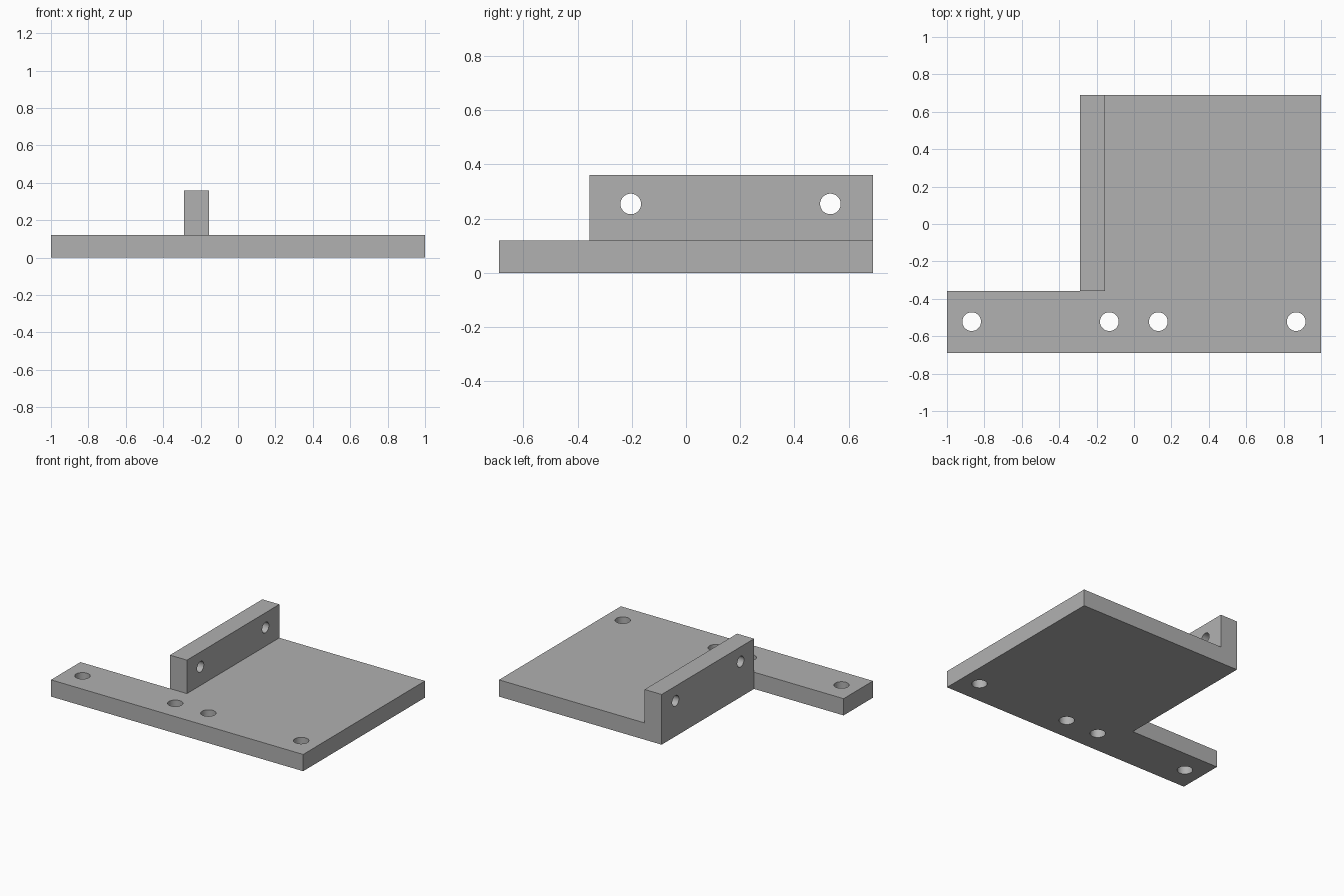
import bpy
import bmesh
import math

if "Cube" in bpy.data.objects:
    bpy.data.objects.remove(bpy.data.objects["Cube"])

THICK, HEIGHT = 0.12, 0.36          # plate thickness, overall height
X, Y = 1.0, 0.69                    # half extents
WALL_X0, WALL_X1, STEP_Y = -0.29, -0.155, -0.357

grey = bpy.data.materials.new("grey metal")
grey.diffuse_color = (0.44, 0.44, 0.44, 1)
grey.use_nodes = True
grey.node_tree.nodes["Principled BSDF"].inputs["Base Color"].default_value = grey.diffuse_color


def prism(name, outline, height):
    """Extrude a flat outline straight up from z = 0."""
    bm = bmesh.new()
    face = bm.faces.new([bm.verts.new((x, y, 0)) for x, y in outline])
    new = bmesh.ops.extrude_face_region(bm, geom=[face])["geom"]
    bmesh.ops.translate(bm, vec=(0, 0, height),
                        verts=[v for v in new if isinstance(v, bmesh.types.BMVert)])
    bmesh.ops.recalc_face_normals(bm, faces=bm.faces[:])
    mesh = bpy.data.meshes.new(name)
    bm.to_mesh(mesh)
    bm.free()
    mesh.materials.append(grey)
    obj = bpy.data.objects.new(name, mesh)
    bpy.context.collection.objects.link(obj)
    return obj


def combine(target, tool, operation):
    """Apply a boolean to the target and discard the tool."""
    mod = target.modifiers.new(operation, 'BOOLEAN')
    mod.object, mod.operation, mod.solver = tool, operation, 'EXACT'
    bpy.context.view_layer.objects.active = target
    bpy.ops.object.modifier_apply(modifier=mod.name)
    bpy.data.objects.remove(tool)


def drill(target, location, radius, rotation=(0, 0, 0)):
    bpy.ops.mesh.primitive_cylinder_add(vertices=48, radius=radius, depth=0.5,
                                        location=location, rotation=rotation)
    cutter = bpy.context.object
    cutter.hide_render = True
    cutter.data.materials.append(grey)
    combine(target, cutter, 'DIFFERENCE')


# L-shaped base plate: wide body plus a front arm reaching left
bracket = prism("bracket_plate", [(-X, -Y), (X, -Y), (X, Y), (WALL_X0, Y),
                                  (WALL_X0, STEP_Y), (-X, STEP_Y)], THICK)

# Upright wall along the left edge of the body
wall = prism("upright_wall", [(WALL_X0, STEP_Y), (WALL_X1, STEP_Y),
                              (WALL_X1, Y), (WALL_X0, Y)], HEIGHT)
combine(bracket, wall, 'UNION')

# Mounting holes along the front edge
for x in (-0.868, -0.132, 0.13, 0.867):
    drill(bracket, (x, -0.522, THICK / 2), 0.05)

# Cross holes through the wall
for y in (-0.204, 0.533):
    drill(bracket, ((WALL_X0 + WALL_X1) / 2, y, 0.254), 0.038, (0, math.pi / 2, 0))

# Smooth hole walls, sharp edges elsewhere
bpy.ops.object.select_all(action='DESELECT')
bracket.select_set(True)
bpy.context.view_layer.objects.active = bracket
bpy.ops.object.shade_smooth_by_angle(angle=math.radians(30))
